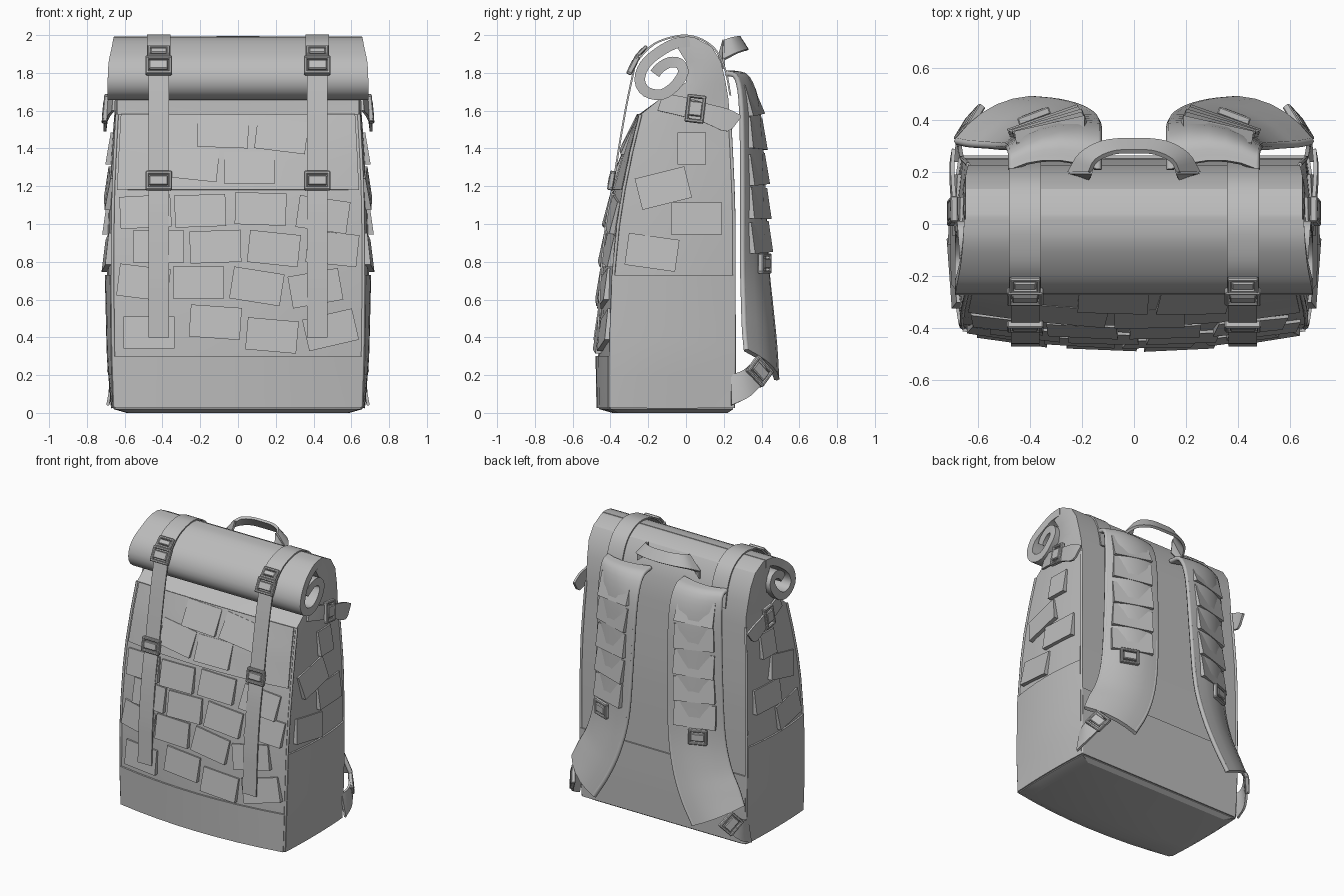
import bpy, bmesh, math
from mathutils import Vector as V, Matrix

if "Cube" in bpy.data.objects:
    bpy.data.objects.remove(bpy.data.objects["Cube"])

grey = bpy.data.materials.new("grey_canvas")
grey.diffuse_color = (0.5, 0.5, 0.5, 1)
grey.use_nodes = True
grey.node_tree.nodes["Principled BSDF"].inputs["Base Color"].default_value = grey.diffuse_color

# ---------- helpers ----------
def finish(name, bm):
    bmesh.ops.recalc_face_normals(bm, faces=bm.faces)
    me = bpy.data.meshes.new(name)
    bm.to_mesh(me); bm.free()
    me.materials.append(grey)
    ob = bpy.data.objects.new(name, me)
    bpy.context.collection.objects.link(ob)
    return ob

def smooth(pts, n=4):
    """Catmull-Rom resampling of tuples."""
    P = [V(p) for p in pts]
    P = [2*P[0]-P[1]] + P + [2*P[-1]-P[-2]]
    out = []
    for i in range(1, len(P)-2):
        a, b, c, d = P[i-1:i+3]
        for k in range(n):
            t = k/n
            out.append(0.5*(2*b + (c-a)*t + (2*a-5*b+4*c-d)*t*t + (3*b-a-3*c+d)*t**3))
    return out + [P[-2]]

def slab(name, rows, t):
    """Thick sheet around a grid of points."""
    R, C = len(rows), len(rows[0])
    bm = bmesh.new()
    top, bot = [], []
    for i in range(R):
        top.append([]); bot.append([])
        for j in range(C):
            du = rows[min(i+1, R-1)][j] - rows[max(i-1, 0)][j]
            dv = rows[i][min(j+1, C-1)] - rows[i][max(j-1, 0)]
            n = du.cross(dv).normalized()*t/2
            top[i].append(bm.verts.new(rows[i][j]+n))
            bot[i].append(bm.verts.new(rows[i][j]-n))
    for i in range(R-1):
        for j in range(C-1):
            for g in (top, bot):
                bm.faces.new((g[i][j], g[i+1][j], g[i+1][j+1], g[i][j+1]))
    rim = [(i, 0) for i in range(R)] + [(R-1, j) for j in range(1, C)] \
        + [(i, C-1) for i in range(R-2, -1, -1)] + [(0, j) for j in range(C-2, 0, -1)]
    for (a, b), (c, d) in zip(rim, rim[1:]+rim[:1]):
        bm.faces.new((top[a][b], top[c][d], bot[c][d], bot[a][b]))
    return finish(name, bm)

def ribbon(name, left, right, t, n=4):
    return slab(name, [[a, (a+b)/2, b] for a, b in zip(smooth(left, n), smooth(right, n))], t)

def patch(name, fn, cu, cv, ang, w=.27, h=.17, lo=.03, hi=.012):
    """Shingle plate on a surface fn(u, v, offset), lower edge standing out."""
    bm = bmesh.new()
    c, s = math.cos(math.radians(ang)), math.sin(math.radians(ang))
    vs = []
    for base in (0, 1):
        for a, b in ((-1, -1), (1, -1), (1, 1), (-1, 1)):
            x, y = a*w/2, b*h/2
            off = -.006 if base else (lo if b < 0 else hi)
            vs.append(bm.verts.new(fn(cu+x*c-y*s, cv+x*s+y*c, off)))
    for f in ((0, 1, 2, 3), (4, 5, 6, 7), (0, 1, 5, 4), (1, 2, 6, 5), (2, 3, 7, 6), (3, 0, 4, 7)):
        bm.faces.new([vs[i] for i in f])
    return finish(name, bm)

def buckle(name, loc, normal, up, w=.14, h=.09, d=.03):
    n = V(normal).normalized(); r = V(up).cross(n).normalized(); u = n.cross(r)
    M = Matrix.Translation(loc) @ Matrix((r, u, n)).transposed().to_4x4()
    bm = bmesh.new()
    b = .018
    for x, y, sx, sy, sz in ((0, h/2, w, b, d), (0, -h/2, w, b, d), (w/2-b/2, 0, b, h, d),
                             (b/2-w/2, 0, b, h, d), (0, 0, w*.72, h*.6, d*1.1)):
        bmesh.ops.create_cube(bm, size=1, matrix=M @ Matrix.Translation((x, y, 0)) @ Matrix.Diagonal((sx, sy, sz, 1)))
    bmesh.ops.bevel(bm, geom=bm.edges[:], offset=.005, segments=1, affect='EDGES')
    return finish(name, bm)

def tube(name, pts, r):
    cu = bpy.data.curves.new(name, 'CURVE')
    cu.dimensions = '3D'; cu.bevel_depth = r; cu.bevel_resolution = 1; cu.use_fill_caps = True
    sp = cu.splines.new('POLY'); sp.points.add(len(pts)-1)
    for p, q in zip(sp.points, pts):
        p.co = (*q, 1)
    cu.materials.append(grey)
    bpy.context.collection.objects.link(bpy.data.objects.new(name, cu))

# ---------- body: z, corner half width, bulged half width, front centre, front corner, back ----------
RINGS = [(.0, .58, .59, -.39, -.36, .22), (.02, .65, .66, -.46, -.40, .25), (.3, .66, .683, -.465, -.40, .255),
         (.73, .665, .693, -.445, -.385, .255), (1.0, .663, .688, -.415, -.358, .255),
         (1.18, .66, .68, -.385, -.33, .25), (1.4, .65, .668, -.32, -.285, .24),
         (1.58, .64, .655, -.25, -.24, .23), (1.66, .64, .655, -.14, -.14, .225), (1.75, .645, .66, 0, 0, .21),
         (1.86, .65, .66, .0, .0, .185), (1.94, .65, .655, -.05, -.05, .135), (1.99, .65, .65, -.02, -.02, .04)]

def ring(z):
    z = min(max(z, 0), 1.99)
    for a, b in zip(RINGS, RINGS[1:]):
        if z <= b[0]:
            t = (z-a[0])/(b[0]-a[0])
            return [p+(q-p)*t for p, q in zip(a, b)]

def front(x, z, off=0):
    _, c, s, fc, fs, b = ring(z)
    return V((x, fc+(fs-fc)*min(1.1, (x/c)**2)-off, z))

def side(y, z, off=0):
    _, c, s, fc, fs, b = ring(z)
    t = (2*y-fs-b)/(b-fs)
    return V((c+(s-c)*(1-min(1, t*t))+off, y, z))

def back(x, z, off=0):
    return V((x, ring(z)[5]+off, z))

bm = bmesh.new()
loops = []
for r in RINGS:
    z, c, s, fc, fs, b = r
    pts = [front(c*k/4, z) for k in range(-4, 5)]
    sd = [side(fs+(b-fs)*k/4, z) for k in range(1, 5)]
    pts += sd + [V((-p.x, p.y, p.z)) for p in reversed(sd)]
    loops.append([bm.verts.new(p) for p in pts])
for A, B in zip(loops, loops[1:]):
    for i in range(len(A)):
        j = (i+1) % len(A)
        bm.faces.new((A[i], A[j], B[j], B[i]))
bm.faces.new(loops[0]); bm.faces.new(loops[-1])
finish("bag_body", bm)

# rolled top: spiral profile swept across the width
roll = smooth([(.02, 1.965, .655), (-.06, 1.955, .66), (-.15, 1.905, .67), (-.22, 1.84, .685), (-.245, 1.76, .69),
               (-.21, 1.70, .69), (-.13, 1.685, .69), (-.06, 1.73, .69), (-.015, 1.80, .685), (-.035, 1.85, .68),
               (-.09, 1.855, .675), (-.14, 1.825, .67), (-.165, 1.795, .665)], 3)
slab("rolled_top", [[V((x*p.z, p.x, p.y)) for x in (-1, -.95, .95, 1)] for p in roll], .056)

# overlapping reinforcement panels
def panel(name, fn, us, v0, v1, off, m=1):
    rows = []
    for i in range(9):
        z = v0+(v1-v0)*i/8
        u0, u1 = us(z)
        rows.append([fn(u0+(u1-u0)*k/8, z, off) for k in range(9)])
    slab(name, [[V((p.x*m, p.y, p.z)) for p in r] for r in rows], .012)
panel("front_base_panel", front, lambda z: (-ring(z)[1], ring(z)[1]), .025, .3, .008)
panel("front_upper_panel", front, lambda z: (-ring(z)[1]+.02, ring(z)[1]-.02), 1.18, 1.58, .003)
panel("back_base_panel", back, lambda z: (-ring(z)[1], ring(z)[1]), .025, .52, .004)
for s in (-1, 1):
    panel("side_base_panel", side, lambda z: (ring(z)[4], ring(z)[5]), .025, .73, .006, s)
    # corner piping
    zs = [.03+1.55*i/16 for i in range(17)]
    tube("front_piping", [(s*ring(z)[1], ring(z)[4], z) for z in zs], .009)
    tube("back_piping", [(s*ring(z)[1], ring(z)[5], z) for z in zs], .009)

# front shingle patches: x, z, tilt
for x, z, a in [(-.08, 1.49, -2), (.23, 1.47, -7), (-.24, 1.32, -6), (.06, 1.30, 0), (-.49, 1.065, 3),
                (-.2, 1.07, 2), (.12, 1.08, -2), (.45, 1.05, -8), (-.42, .88, 0), (-.12, .88, 2), (.19, .87, -6),
                (.5, .87, -6), (-.5, .69, -7), (-.21, .69, 0), (.1, .67, -9), (.41, .66, 10), (-.47, .425, 0),
                (-.12, .48, -4), (.18, .41, -5), (.49, .44, 13)]:
    patch("front_patch", front, x, z, a)

# ---------- shoulder strap shape: z inner, x inner, y inner, z outer, x outer, y outer ----------
STRAP = [(1.80, .14, .21, 1.80, .47, .21), (1.77, .14, .31, 1.77, .47, .27), (1.6, .14, .375, 1.6, .48, .295),
         (1.2, .15, .405, 1.2, .49, .30), (.8, .17, .425, .8, .51, .30), (.55, .22, .45, .58, .56, .305),
         (.35, .30, .47, .44, .63, .31), (.18, .40, .48, .33, .68, .32)]
rows = smooth(STRAP, 4)

def strap_row(r):
    a, b = V((r[1], r[2], r[0])), V((r[4], r[5], r[3]))
    return [a.lerp(b, t)+V((.1, .25, 0))*t*(1-t)*.55 for t in (0, .2, .4, .6, .8, 1)]

def strap_at(u, z, off=0):
    for p, q in zip(STRAP, STRAP[1:]):
        if z >= q[0]:
            t = (z-p[0])/(q[0]-p[0])
            r = [m+(n-m)*t for m, n in zip(p, q)]
            break
    t = .5+u/.34
    pt = V((r[1], r[2], r[0])).lerp(V((r[4], r[5], r[3])), t)+V((.1, .25, 0))*t*(1-t)*.55
    return pt+V((.35, .93, 0))*(off+.014)

for s in (-1, 1):
    mir = lambda p: V((s*p[0], p[1], p[2]))
    # side patches
    for y, z, a, w in ((.03, 1.4, 0, .15), (-.12, 1.19, 14, .27), (.055, 1.03, 0, .27), (-.18, .85, -8, .27)):
        patch("side_patch", lambda u, v, o: mir(side(u, v, o)), y, z, a, w)
    # front compression strap, then over the roll
    low = [(front(.42, .4+.82*i/6).y-.032, .4+.82*i/6) for i in range(7)]
    path = low + [(-.352, 1.42), (-.315, 1.63), (-.275, 1.82)]
    over = [(-.285, 1.81), (-.245, 1.88), (-.165, 1.955), (-.06, 1.992), (.02, 1.996), (.1, 1.968),
            (.165, 1.91), (.21, 1.81), (.235, 1.68)]
    for nm, pa, w in (("front_strap", path, .055), ("roll_strap", over, .062)):
        ribbon(nm, [(s*.42-w, *p) for p in pa], [(s*.42+w, *p) for p in pa], .01)
    buckle("roll_buckle", (s*.42, -.28, 1.84), (0, -.88, .45), (0, .45, .88))
    buckle("roll_buckle_clip", (s*.42, -.235, 1.915), (0, -.7, .7), (0, .7, .7), .12, .06, .02)
    buckle("front_buckle", (s*.42, -.395, 1.23), (0, -.98, .18), (0, .18, .98), .14, .085)
    # side cinch strap with pointed tail
    ribbon("cinch_strap", [(s*.655, -.12, 1.69), (s*.68, 0, 1.67), (s*.695, .12, 1.635), (s*.70, .22, 1.61), (s*.695, .29, 1.575)],
           [(s*.66, -.15, 1.6), (s*.685, -.02, 1.57), (s*.70, .1, 1.535), (s*.705, .22, 1.49), (s*.695, .29, 1.565)], .015, 3)
    buckle("cinch_buckle", (s*.7, .05, 1.61), (s, 0, .1), (0, .12, 1), .1, .13)
    # shoulder strap, edge piping, patches and slider
    slab("shoulder_strap", [[mir(p) for p in strap_row(r)] for r in rows], .028)
    for k in (0, -1):
        tube("strap_piping", [mir(strap_row(r)[k]) for r in rows], .016)
    for z, a in ((1.66, -3), (1.48, 2), (1.29, -2), (1.11, 1), (.93, -2)):
        patch("strap_patch", lambda u, v, o: mir(strap_at(u, v, o)), 0, z, a, .27, .165, .028, .01)
    buckle("strap_slider", mir(strap_at(.02, .79, .015)), (s*.35, .93, 0), (0, 0, 1), .13, .09)
    # lower adjusting webbing
    ribbon("lower_webbing", [mir(p) for p in ((.66, .24, .2), (.67, .31, .23), (.635, .385, .3))],
           [mir(p) for p in ((.69, .24, .04), (.67, .34, .09), (.60, .44, .2))], .015)
    buckle("lower_buckle", mir((.635, .39, .22)), (s*.8, .6, .1), (-s*.3, .5, .6), .13, .1)

# carry handle
half_a = [(.17, .2, 1.97), (.145, .245, 1.985), (.08, .275, 1.99)]
half_b = [(.25, .2, 1.87), (.205, .27, 1.905), (.12, .315, 1.92)]
full = lambda h, m: [(-x, y, z) for x, y, z in h] + [m] + h[::-1]
ribbon("carry_handle", full(half_a, (0, .28, 1.99)), full(half_b, (0, .325, 1.92)), .018)
for s in (-1, 1):
    ribbon("handle_tab", [(s*.16, .2, 1.975), (s*.17, .175, 1.89)], [(s*.25, .2, 1.88), (s*.25, .2, 1.82)], .014)

# smooth shading with crisp edges
bpy.ops.object.select_all(action='DESELECT')
for ob in bpy.context.scene.objects:
    if ob.type == 'MESH':
        ob.select_set(True)
        bpy.context.view_layer.objects.active = ob
bpy.ops.object.shade_smooth_by_angle(angle=math.radians(30))
